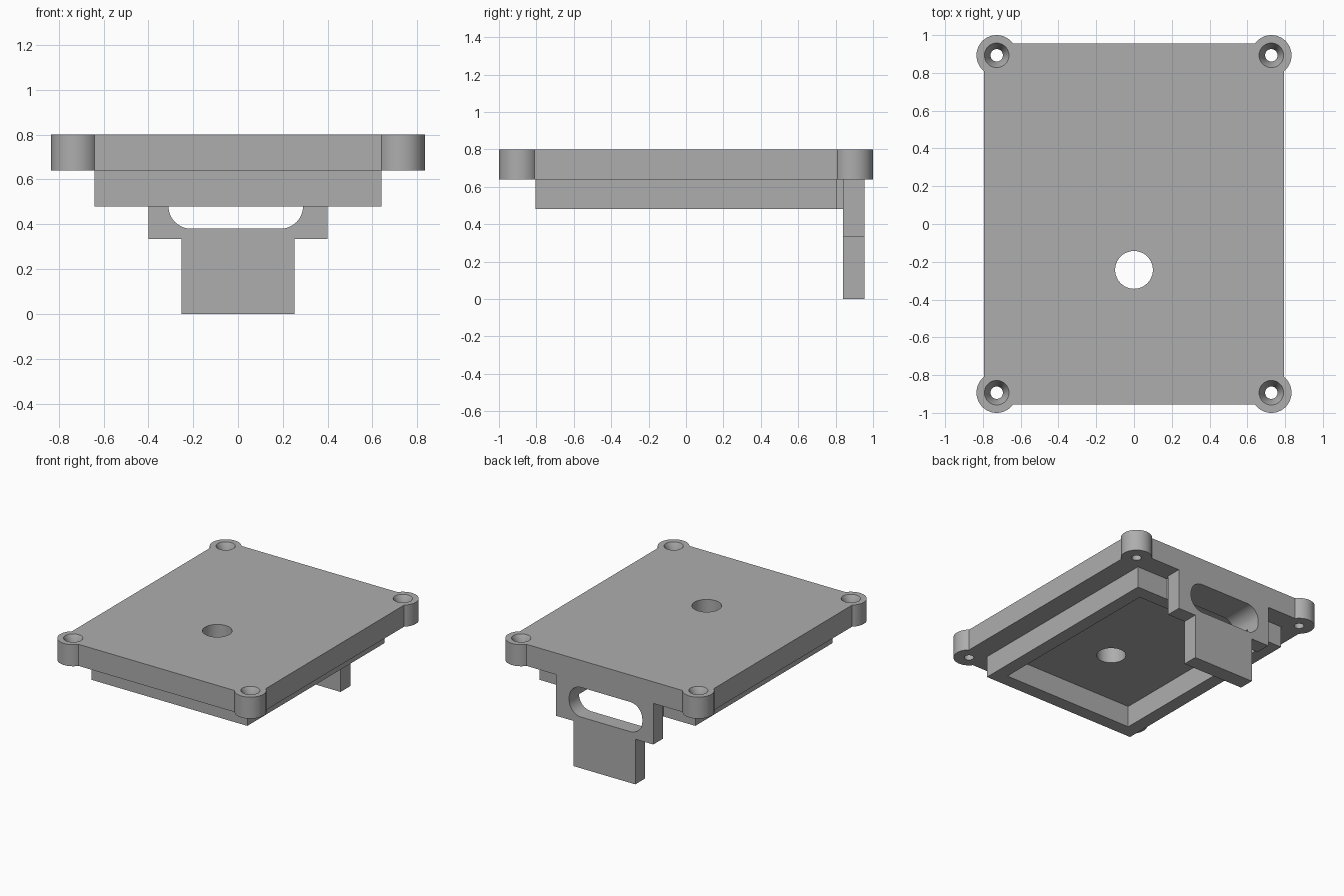
import bpy, bmesh, math
from mathutils import Matrix, Vector

cube = bpy.data.objects.get("Cube")
if cube:
    bpy.data.objects.remove(cube, do_unlink=True)

grey = bpy.data.materials.new("plain grey")
grey.use_nodes = True
grey.diffuse_color = (0.42, 0.42, 0.42, 1)
grey.node_tree.nodes["Principled BSDF"].inputs["Base Color"].default_value = grey.diffuse_color


def make_object(name, bm):
    bmesh.ops.recalc_face_normals(bm, faces=bm.faces)
    mesh = bpy.data.meshes.new(name)
    bm.to_mesh(mesh)
    bm.free()
    mesh.materials.append(grey)
    obj = bpy.data.objects.new(name, mesh)
    bpy.context.collection.objects.link(obj)
    return obj


def extrude(name, outline, low, high, upright=False):
    """Extrude a flat outline along z, or along y when it stands upright."""
    bm = bmesh.new()
    place = (lambda a, b: (a, low, b)) if upright else (lambda a, b: (a, b, low))
    face = bm.faces.new([bm.verts.new(place(a, b)) for a, b in outline])
    new = bmesh.ops.extrude_face_region(bm, geom=[face])["geom"]
    step = Vector((0, high - low, 0) if upright else (0, 0, high - low))
    bmesh.ops.translate(bm, vec=step, verts=[g for g in new if isinstance(g, bmesh.types.BMVert)])
    return make_object(name, bm)


def cone(name, x, y, low, high, r_low, r_high):
    bm = bmesh.new()
    bmesh.ops.create_cone(bm, cap_ends=True, segments=48, radius1=r_low, radius2=r_high,
                          depth=high - low, matrix=Matrix.Translation((x, y, (low + high) / 2)))
    return make_object(name, bm)


def cut(obj, cutter):
    mod = obj.modifiers.new("cut", 'BOOLEAN')
    mod.operation, mod.solver, mod.object = 'DIFFERENCE', 'EXACT', cutter
    bpy.context.view_layer.objects.active = obj
    bpy.ops.object.modifier_apply(modifier=mod.name)
    bpy.data.objects.remove(cutter, do_unlink=True)


def arc(cx, cy, r, start, end, steps):
    angles = [start + (end - start) * i / steps for i in range(steps + 1)]
    return [(cx + r * math.cos(t), cy + r * math.sin(t)) for t in angles]


def rectangle(x, y):
    return [(-x, -y), (x, -y), (x, y), (-x, y)]


BOTTOM, TOP, RIM_LOW = 0.64, 0.80, 0.48
HALF_X, HALF_Y = 0.795, 0.955
BOSS_X, BOSS_Y, BOSS_R = 0.727, 0.893, 0.107

# Plate with four round screw bosses swelling out of its corners
start = -math.acos((HALF_X - BOSS_X) / BOSS_R)
end = math.pi / 2 + math.acos((HALF_Y - BOSS_Y) / BOSS_R)
corner = arc(BOSS_X, BOSS_Y, BOSS_R, start, end, 32)
outline = []
for sx, sy in ((1, 1), (-1, 1), (-1, -1), (1, -1)):
    points = [(sx * x, sy * y) for x, y in corner]
    outline += points if sx * sy > 0 else points[::-1]
plate = extrude("lid_plate", outline, BOTTOM, TOP)

# Countersunk screw holes and the round hole in the lid
for sx in (-1, 1):
    for sy in (-1, 1):
        x, y = sx * BOSS_X, sy * BOSS_Y
        cut(plate, cone("screw_hole", x, y, 0.6, 0.9, 0.033, 0.033))
        cut(plate, cone("countersink", x, y, 0.74, 0.80 + 0.06, 0.033, 0.097))
cut(plate, cone("lid_hole", 0, -0.243, 0.5, 0.9, 0.1, 0.1))


def slot_cutter():
    r, pts = 0.1, []
    for i, (x, z) in enumerate(((0.19, 0.5), (-0.21, 0.5), (-0.21, 0.48), (0.19, 0.48))):
        pts += arc(x, z, r, i * math.pi / 2, (i + 1) * math.pi / 2, 12)
    return extrude("slot", pts, 0.6, 1.1, upright=True)


# Rim under the plate, bridged to the back tab
rim_outline = [(-0.64, -0.805), (0.64, -0.805), (0.64, 0.805), (0.38, 0.805),
               (0.38, 0.84), (-0.38, 0.84), (-0.38, 0.805), (-0.64, 0.805)]
rim = extrude("rim", rim_outline, RIM_LOW, BOTTOM)
cut(rim, extrude("recess", rectangle(0.54, 0.705), 0.4, 0.7))
cut(rim, slot_cutter())

# Stepped tab hanging at the back, with the rounded slot through it
half = [(0.253, 0), (0.253, 0.335), (0.4, 0.335), (0.4, BOTTOM)]
tab = extrude("back_tab", half + [(-x, z) for x, z in reversed(half)], 0.84, HALF_Y, upright=True)
cut(tab, slot_cutter())

# Smooth the round walls, keep the corners sharp
bpy.ops.object.select_all(action='DESELECT')
for obj in (plate, rim, tab):
    obj.select_set(True)
bpy.context.view_layer.objects.active = plate
bpy.ops.object.shade_smooth_by_angle(angle=math.radians(30))
